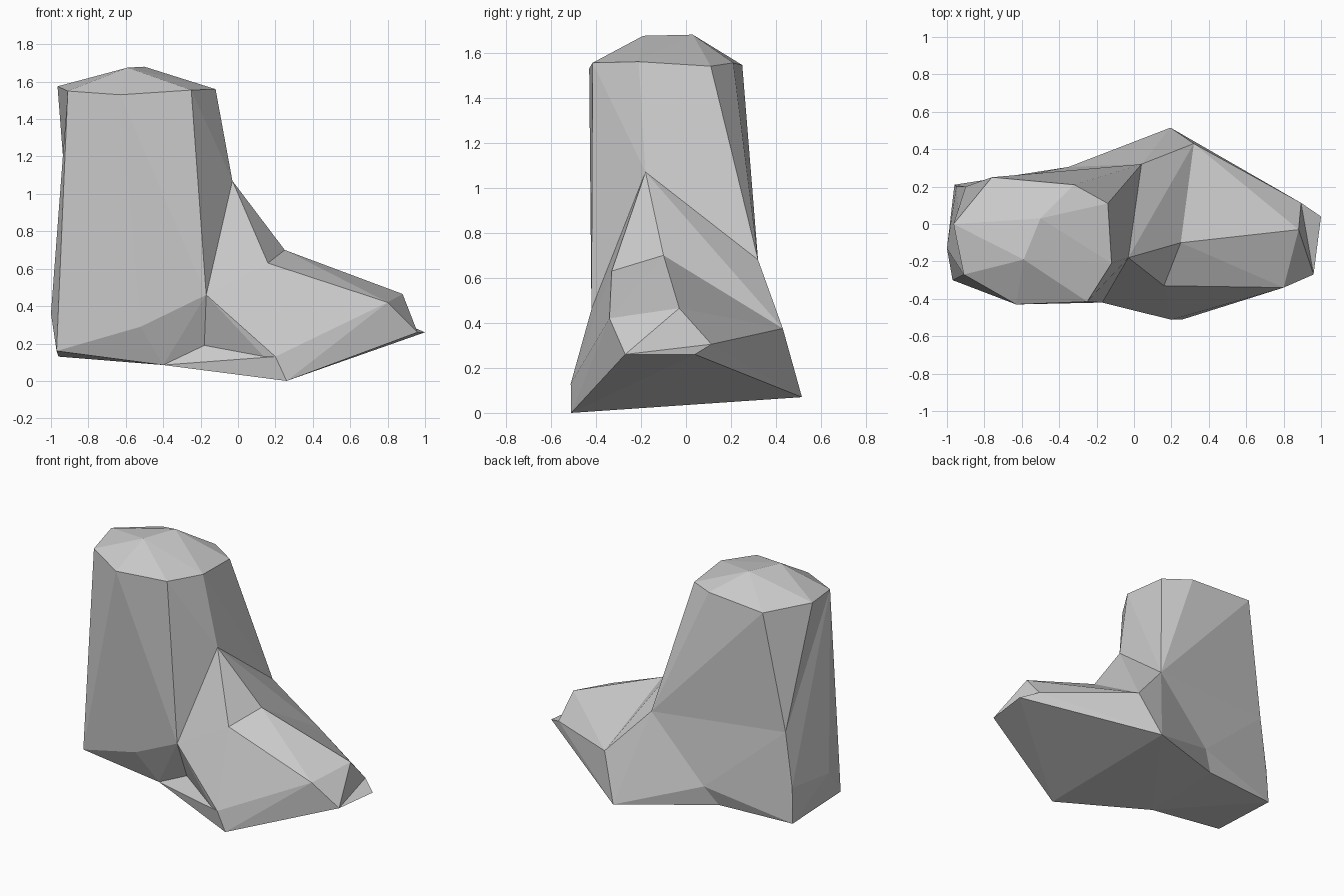
import bpy
import bmesh

if "Cube" in bpy.data.objects:
    bpy.data.objects.remove(bpy.data.objects["Cube"])

# Faceted boot: convex blocks that overlap and meet along shared corners

# Leg rim and crown
rim = [(-.965, 0, 1.575), (-.91, -.27, 1.55), (-.63, -.43, 1.53), (-.25, -.415, 1.555),
       (-.12, -.21, 1.56), (-.14, .11, 1.54), (-.32, .21, 1.555), (-.76, .25, 1.545)]
crown = [(-.5, .03, 1.68), (-.59, -.19, 1.675)]

# Heel and back of the leg
heel_corners = [(-.97, -.30, .16), (-1, -.13, .36), (-.95, .2, .37), (-.96, .21, .13)]
heel_top = (-.9, .2, .74)

# Ankle corners: instep top, front side, rear side
ankle_top = (-.03, -.18, 1.07)
ankle_front = (-.17, -.42, .46)
ankle_rear = (.04, .32, .68)

# Arch recess on both sides
arch_edge = (-.52, -.375, .29)
arch_deep = (-.18, -.30, .19)
arch_low = (-.40, -.29, .085)
arch_rear = [(-.35, .305, .26), (-.43, .255, .135)]

# Foot ridge, toe cap, widest part
ridge = [(.25, -.10, .70), (.16, -.33, .63)]
toe_cap = [(.88, -.03, .465), (.80, -.34, .42)]
toe_lip = [(.96, -.27, .26), (.893, .113, .305)]
toe_tip = (1, .04, .26)
shoulder = (.32, .43, .375)
rear_low = (.195, .515, .07)
ball_top = (.20, -.512, .13)
ball_low = (.26, -.51, 0)


def block(name, points):
    """Flat-faced convex block around the given corners."""
    bm = bmesh.new()
    for p in points:
        bm.verts.new(p)
    bmesh.ops.convex_hull(bm, input=list(bm.verts))
    loose = [v for v in bm.verts if not v.link_faces]
    bmesh.ops.delete(bm, geom=loose, context='VERTS')
    bmesh.ops.recalc_face_normals(bm, faces=list(bm.faces))
    mesh = bpy.data.meshes.new(name)
    bm.to_mesh(mesh)
    bm.free()
    obj = bpy.data.objects.new(name, mesh)
    bpy.context.collection.objects.link(obj)
    return obj


block("leg", rim + crown + [heel_top, ankle_top, ankle_front, ankle_rear, arch_edge])

# Heel block reaches up the outer side of the leg to the rim
block("heel", heel_corners + rim[1:3] + arch_rear +
      [heel_top, ankle_front, ankle_rear, arch_edge, arch_deep, arch_low])

# Instep wedge, anchored inside the leg
block("instep", ridge + [ankle_top, ankle_front, ankle_rear, shoulder, ball_top,
                         arch_rear[0], rear_low, (-.4, 0, .7)])

block("foot", ridge + toe_cap + toe_lip + arch_rear +
      [ankle_front, arch_deep, shoulder, rear_low, ball_top, ball_low])

# Sole with the lip that pokes out under the toe cap
block("sole", toe_lip + arch_rear +
      [toe_tip, shoulder, rear_low, arch_deep, arch_low, ball_top, ball_low])
